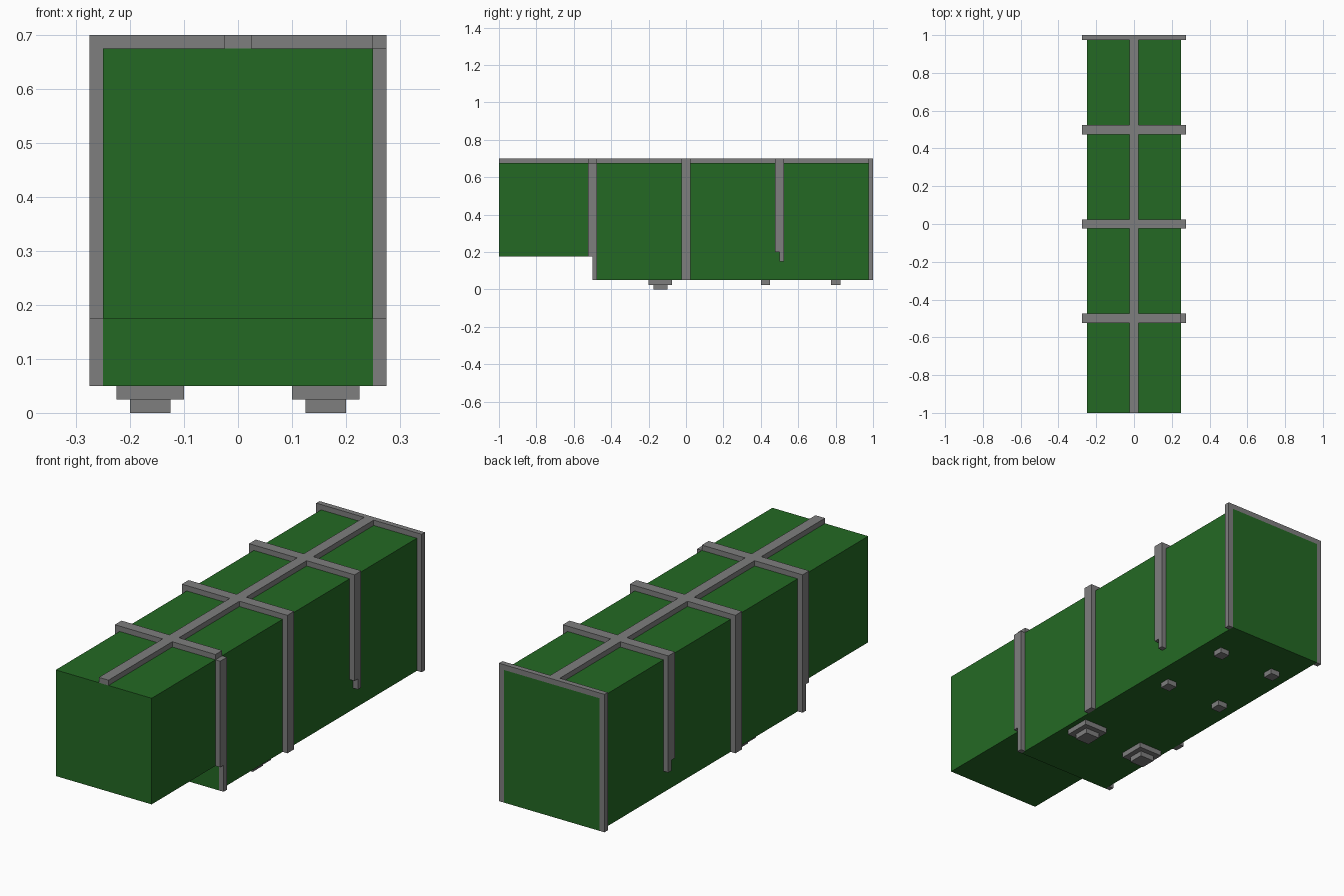
import bpy
import bmesh

if "Cube" in bpy.data.objects:
    bpy.data.objects.remove(bpy.data.objects["Cube"])


def material(name, rgb):
    m = bpy.data.materials.new(name)
    m.diffuse_color = (*rgb, 1)
    m.use_nodes = True
    m.node_tree.nodes["Principled BSDF"].inputs["Base Color"].default_value = m.diffuse_color
    return m


GREEN = material("dark green", (0.0176, 0.141, 0.0176))
GREY = material("mid grey", (0.21, 0.21, 0.21))


def prism(name, x0, x1, profile, mat):
    """Extrude a (y, z) outline from x0 to x1."""
    bm = bmesh.new()
    face = bm.faces.new([bm.verts.new((x0, y, z)) for y, z in profile])
    ext = bmesh.ops.extrude_face_region(bm, geom=[face])
    verts = [v for v in ext["geom"] if isinstance(v, bmesh.types.BMVert)]
    bmesh.ops.translate(bm, verts=verts, vec=(x1 - x0, 0, 0))
    bmesh.ops.recalc_face_normals(bm, faces=bm.faces[:])
    me = bpy.data.meshes.new(name)
    bm.to_mesh(me)
    bm.free()
    me.materials.append(mat)
    ob = bpy.data.objects.new(name, me)
    bpy.context.collection.objects.link(ob)
    return ob


def box(name, x, y, z, mat=GREY):
    return prism(name, x[0], x[1],
                 [(y[0], z[0]), (y[1], z[0]), (y[1], z[1]), (y[0], z[1])], mat)


# Main body with raised front underside
prism("body", -0.25, 0.25,
      [(-1, 0.175), (-0.5, 0.175), (-0.5, 0.05), (1, 0.05), (1, 0.675), (-1, 0.675)],
      GREEN)

# Long rib along the top
box("top_spine", (-0.025, 0.025), (-1, 1), (0.675, 0.7))

# Cross ribs: y range, foot of the rear half, foot of the front half
ribs = {
    "front": (-0.525, -0.475, 0.05, 0.175),
    "middle": (-0.025, 0.025, 0.05, 0.05),
    "rear": (0.475, 0.525, 0.15, 0.2),
    "back_edge": (0.975, 1.0, 0.05, 0.05),
}
for side, s in (("left", -1), ("right", 1)):
    for part, (y0, y1, low, high) in ribs.items():
        # the front right corner is notched
        end = 0.25 if (part, side) == ("front", "right") else 0.275
        box(f"{part}_top_rib_{side}", (s * 0.025, s * end), (y0, y1), (0.675, 0.7))
        outline = [(y1, low), (y1, 0.675), (y0, 0.675), (y0, high)]
        if low != high:
            ym = (y0 + y1) / 2
            outline += [(ym, high), (ym, low)]
        prism(f"{part}_side_rib_{side}", s * 0.25, s * 0.275, outline, GREY)

    # Stepped front feet
    box(f"foot_plate_{side}", (s * 0.1, s * 0.225), (-0.2, -0.075), (0.025, 0.05))
    box(f"foot_pad_{side}", (s * 0.125, s * 0.2), (-0.175, -0.1), (0, 0.025))

    # Small studs under the rear
    for i, y in enumerate((0.425, 0.8)):
        box(f"stud_{side}_{i + 1}", (s * 0.125, s * 0.175),
            (y - 0.025, y + 0.025), (0.025, 0.05))
